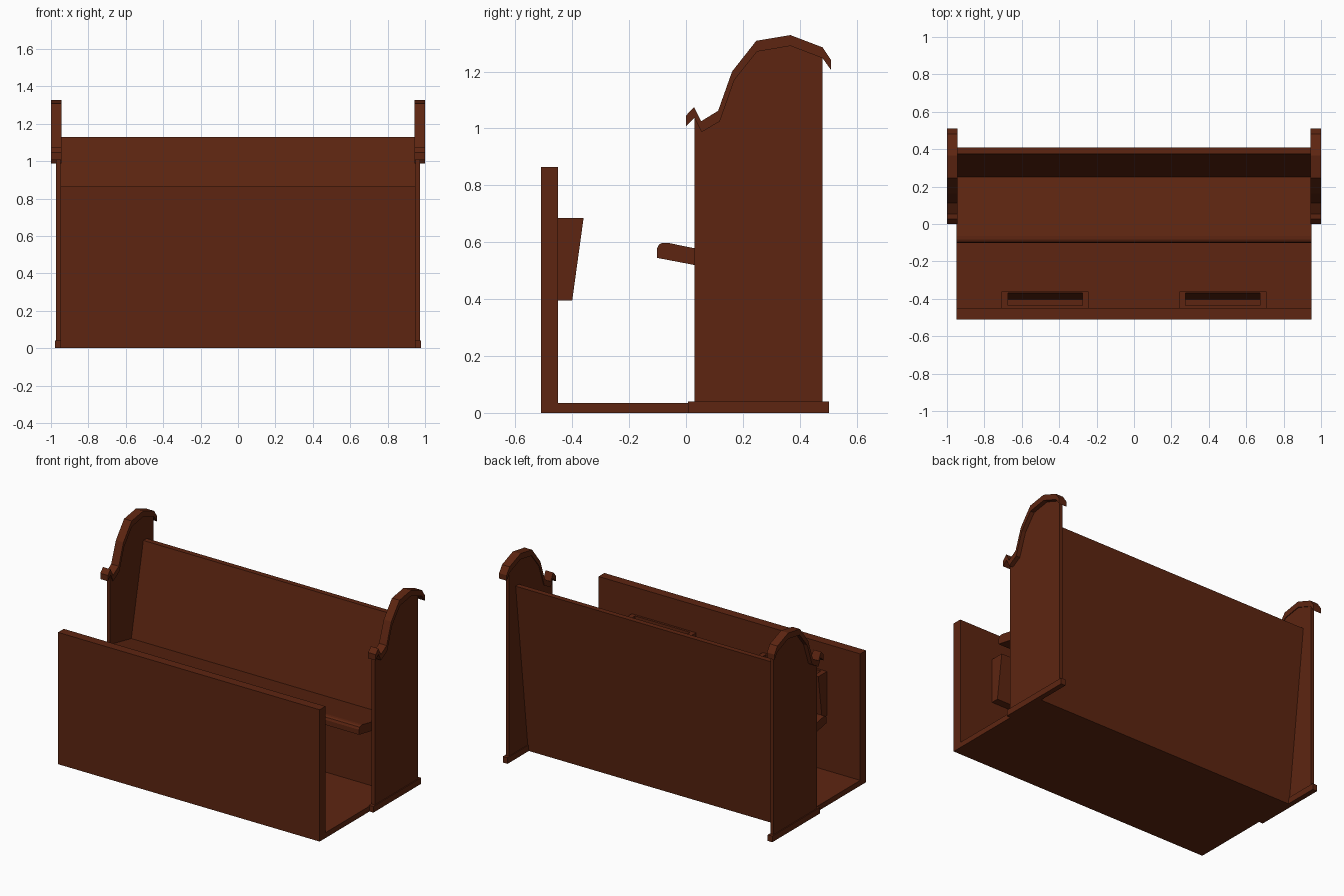
import bpy, bmesh

if "Cube" in bpy.data.objects:
    bpy.data.objects.remove(bpy.data.objects["Cube"])

wood = bpy.data.materials.new("dark red wood")
wood.diffuse_color = (0.11, 0.0185, 0.0055, 1)
wood.use_nodes = True
wood.node_tree.nodes["Principled BSDF"].inputs["Base Color"].default_value = wood.diffuse_color


def prism(name, profile, x0, x1):
    """Extrude a (y, z) outline from x0 to x1."""
    bm = bmesh.new()
    face = bm.faces.new([bm.verts.new((x0, y, z)) for y, z in profile])
    out = bmesh.ops.extrude_face_region(bm, geom=[face])
    verts = [g for g in out["geom"] if isinstance(g, bmesh.types.BMVert)]
    bmesh.ops.translate(bm, verts=verts, vec=(x1 - x0, 0, 0))
    bmesh.ops.recalc_face_normals(bm, faces=bm.faces)
    mesh = bpy.data.meshes.new(name)
    bm.to_mesh(mesh)
    bm.free()
    mesh.materials.append(wood)
    obj = bpy.data.objects.new(name, mesh)
    bpy.context.collection.objects.link(obj)
    return obj


def rect(y0, y1, z0, z1):
    return [(y0, z0), (y1, z0), (y1, z1), (y0, z1)]


W = 0.95

# Front panel and floor board
prism("front_panel", rect(-0.51, -0.45, 0, 0.865), -W, W)
prism("floor_board", rect(-0.45, 0.27, 0, 0.035), -W, W)

# Leaning backrest that reaches the floor
prism("backrest", [(0.28, 0), (0.41, 1.13), (0.375, 1.13), (0.25, 0.533),
                   (0.25, 0)], -W, W)

# Tilted seat with a rounded front edge
prism("seat", [(-0.102, 0.545), (-0.102, 0.578), (-0.095, 0.592),
               (-0.082, 0.598), (-0.065, 0.598), (0.255, 0.533),
               (0.255, 0.477)], -W, W)

# Shaped end panels with a moulded cap and a foot
cap_top = [(0.0, 1.045), (0.028, 1.075), (0.053, 1.025), (0.113, 1.062),
           (0.162, 1.2), (0.247, 1.308), (0.367, 1.328), (0.48, 1.285),
           (0.51, 1.24)]
cap_low = [(0.0, 1.007), (0.03, 1.037), (0.055, 0.987), (0.119, 1.025),
           (0.17, 1.17), (0.25, 1.27), (0.367, 1.29), (0.48, 1.247),
           (0.51, 1.205)]
for side, s in (("left", -1), ("right", 1)):
    prism(side + "_end_panel", [(0.03, 0)] + cap_low[1:-1] + [(0.48, 0)],
          s * 0.95, s * 0.972)
    prism(side + "_end_cap", cap_top + cap_low[::-1], s * 0.945, s * 1.0)
    prism(side + "_end_foot", rect(0.007, 0.502, 0, 0.04), s * 0.945, s * 0.978)

# Two open book racks on the back of the front panel
for side, s in (("left", -1), ("right", 1)):
    outline = [(-0.45, 0.395), (-0.4, 0.395), (-0.36, 0.685), (-0.45, 0.685)]
    prism(side + "_rack_outer_side", outline, s * 0.675, s * 0.708)
    prism(side + "_rack_inner_side", outline, s * 0.242, s * 0.275)
    prism(side + "_rack_back", rect(-0.45, -0.436, 0.395, 0.685),
          s * 0.275, s * 0.675)
    prism(side + "_rack_front", [(-0.41, 0.395), (-0.4, 0.395),
                                 (-0.36, 0.685), (-0.368, 0.685)],
          s * 0.275, s * 0.675)
    prism(side + "_rack_bottom", rect(-0.436, -0.402, 0.395, 0.43),
          s * 0.275, s * 0.675)
